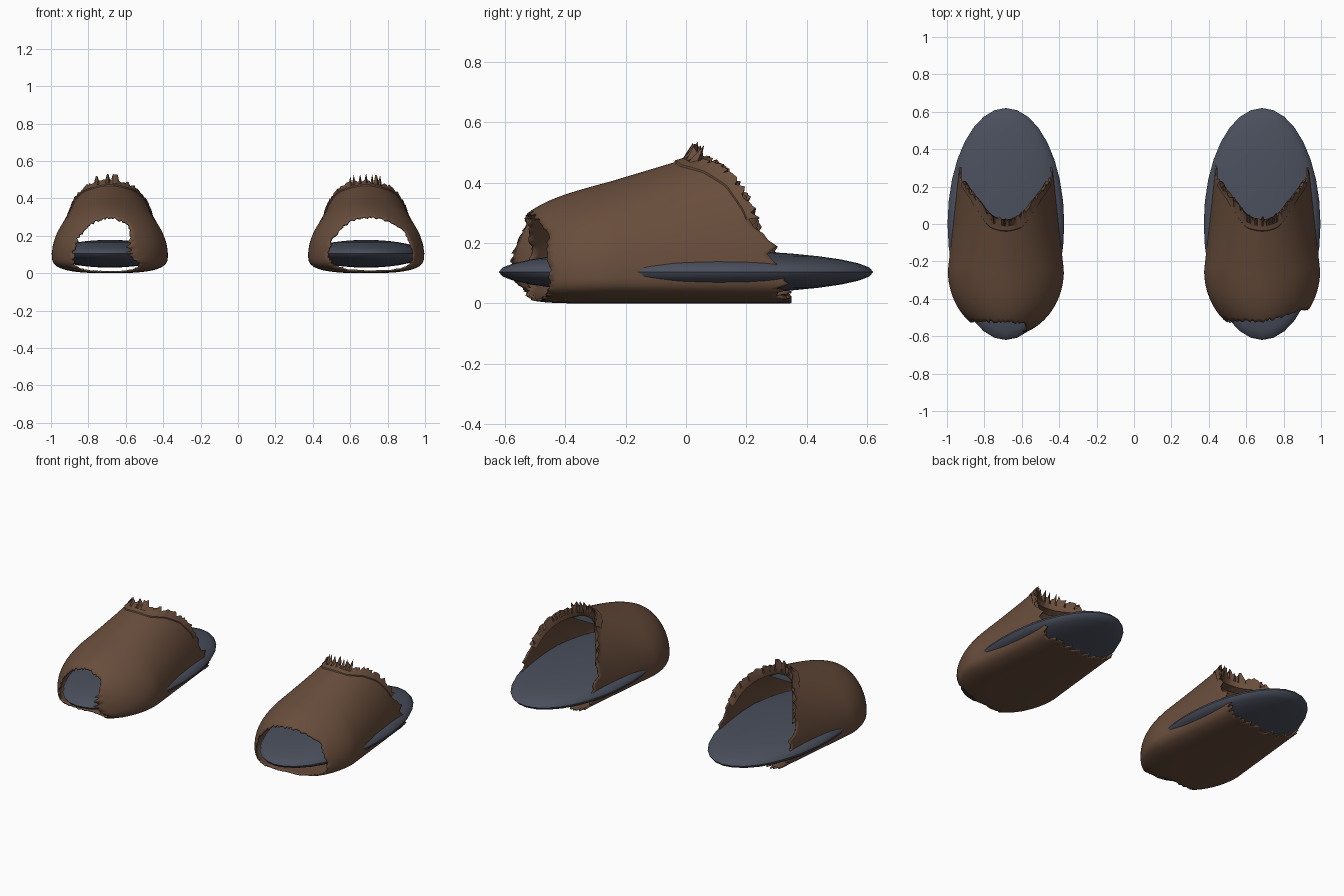
import bpy, bmesh, math, random
from mathutils import Vector

if "Cube" in bpy.data.objects:
    bpy.data.objects.remove(bpy.data.objects["Cube"])

random.seed(4)
MID = 0.1          # height of the widest line of the upper
COLS, ROWS = 120, 36


def material(name, rgb):
    m = bpy.data.materials.new(name)
    m.diffuse_color = (*rgb, 1)
    m.use_nodes = True
    m.node_tree.nodes["Principled BSDF"].inputs["Base Color"].default_value = m.diffuse_color
    return m


brown = material("brown_leather", (0.14, 0.075, 0.045))
slate = material("slate_blue", (0.068, 0.078, 0.108))


def lerp(table, v):
    """Piecewise linear lookup."""
    if v <= table[0][0]:
        return table[0][1]
    for (a, fa), (b, fb) in zip(table, table[1:]):
        if v <= b:
            return fa + (fb - fa) * (v - a) / (b - a)
    return table[-1][1]


def spow(v, p):
    return math.copysign(abs(v) ** p, v)


def surface(t, y, scale=1.0):
    """Point on the upper at angle t around the foot and station y."""
    u = min(1, max(0, (-0.25 - y) / 0.35))
    width = 0.31 * math.sqrt(1 - u * u) if u > 0 else lerp([(-0.25, 0.31), (0.3, 0.25)], y)
    cap = (1 - u ** 4) ** 0.3
    c, s = math.cos(t), math.sin(t)
    if s >= 0:
        x = width * spow(c, 1.06)
        z = (0.367 + 0.3 * (y + 0.04) + 0.01 * u) * cap * spow(s, 1.06)
    else:
        x = width * spow(c, 0.72)
        z = 0.1 * (1 - u ** 5) ** 0.4 * spow(s, 0.6)
    return Vector((x * scale, y, MID + z * scale))


BACK = [(-1, 0.32), (0, 0.32), (0.15, 0.29), (0.3, 0.25), (0.5, 0.21),
        (0.7, 0.165), (0.85, 0.11), (0.95, 0.045), (1, 0.02)]
SEAM = [(0.3, 0.22), (0.5, 0.185), (0.7, 0.13), (0.85, 0.055), (0.95, -0.02), (1, -0.04)]


def add_object(name, bm, mat, x):
    bmesh.ops.recalc_face_normals(bm, faces=bm.faces)
    me = bpy.data.meshes.new(name)
    bm.to_mesh(me)
    bm.free()
    me.materials.append(mat)
    ob = bpy.data.objects.new(name, me)
    ob.location.x = x
    bpy.context.collection.objects.link(ob)
    bpy.ops.object.select_all(action='DESELECT')
    ob.select_set(True)
    bpy.context.view_layer.objects.active = ob
    bpy.ops.object.shade_smooth_by_angle(angle=math.radians(40))
    return ob


def grid(columns, closed):
    """Skin a list of point columns."""
    bm = bmesh.new()
    vs = [[bm.verts.new(p) for p in col] for col in columns]
    n = len(vs)
    for i in range(n if closed else n - 1):
        a, b = vs[i], vs[(i + 1) % n]
        for j in range(len(a) - 1):
            bm.faces.new((a[j], b[j], b[j + 1], a[j + 1]))
    return bm


def slipper(side, x, toe):
    # sole: flattened ellipsoid
    bm = bmesh.new()
    bmesh.ops.create_uvsphere(bm, u_segments=32, v_segments=16, radius=1)
    for v in bm.verts:
        v.co = (v.co.x * 0.312, v.co.y * 0.62, 0.104 + v.co.z * 0.074)
    add_object(side + "_sole", bm, slate, x)

    # upper: shell with a torn toe hole and a torn heel edge
    cols = []
    for i in range(COLS):
        t = 2 * math.pi * i / COLS
        s = math.sin(t)
        front = lerp(toe, math.degrees(t)) + random.uniform(-0.008, 0.008)
        rough = 0.03 if s < 0.3 else 0.015
        back = lerp(BACK, s) + random.uniform(-rough, rough)
        if s > 0.9:
            back = lerp(SEAM, s) + 0.03
        cols.append([surface(t, front + (back - front) * j / ROWS) for j in range(ROWS + 1)])
    upper = add_object(side + "_upper", grid(cols, True), brown, x)
    sol = upper.modifiers.new("thickness", 'SOLIDIFY')
    sol.thickness = 0.008
    sol.offset = -1

    # collar: raised band behind the seam, with a torn rim rolled inward
    cols = []
    for i in range(71):
        t = math.radians(25 + 130 * i / 70)
        s = math.sin(t)
        seam, rim = lerp(SEAM, s), lerp(BACK, s)
        tear = random.uniform(-0.01, 0.02)
        lift = random.choice((0, 0.01, 0.04)) if s > 0.94 else random.uniform(0, 0.015)
        ridge = surface(t, rim + tear, 1.012) + Vector((0, 0, lift))
        cols.append([surface(t, seam, 0.995), surface(t, seam + 0.004, 1.015),
                     surface(t, (seam + rim) / 2, 1.015), ridge,
                     surface(t, rim + 0.005, 0.93), surface(t, rim - 0.01, 0.87),
                     surface(t, seam, 0.89)])
    add_object(side + "_collar", grid(cols, False), brown, x)

    # lining: narrow panel under the instep
    panel = [[Vector((px, y, z)) for y, z in ((-0.36, 0.297), (-0.2, 0.335), (-0.03, 0.375))]
             for px in (-0.13, 0, 0.13)]
    add_object(side + "_lining", grid(panel, False), slate, x)


# toe hole edge by angle: 0 is +x, 90 top, 180 -x, 270 bottom
slipper("left", -0.685, [(0, -0.58), (30, -0.575), (60, -0.53), (90, -0.525), (180, -0.52),
                         (225, -0.5), (270, -0.47), (315, -0.52), (360, -0.58)])
slipper("right", 0.685, [(0, -0.452), (35, -0.46), (60, -0.5), (90, -0.525), (180, -0.515),
                         (225, -0.53), (270, -0.5), (315, -0.46), (360, -0.452)])
